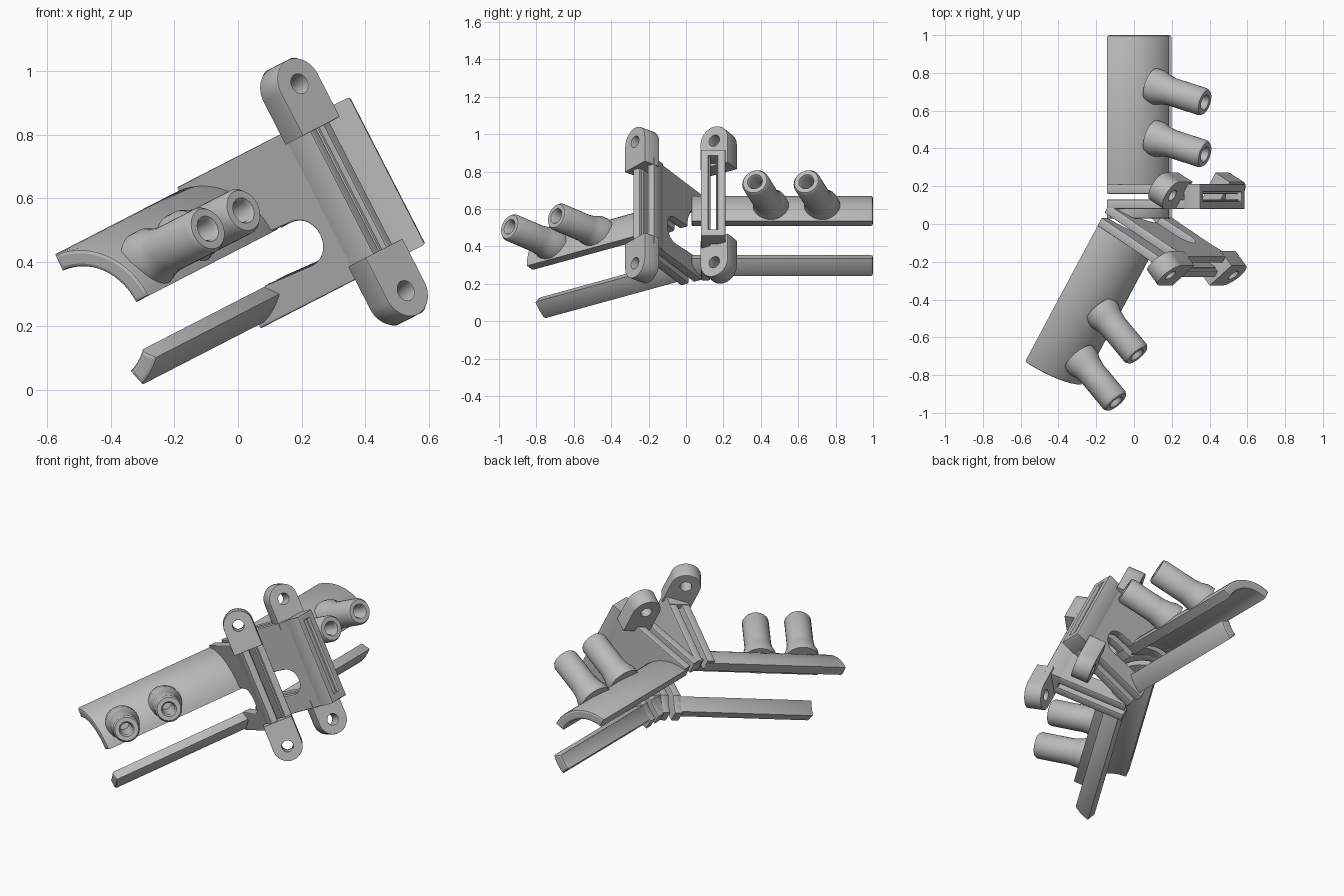
import bpy, bmesh
from math import radians, cos, sin, pi
from mathutils import Matrix, Vector

cube = bpy.data.objects.get("Cube")
if cube:
    bpy.data.objects.remove(cube, do_unlink=True)

grey = bpy.data.materials.new("matte grey")
grey.use_nodes = True
grey.diffuse_color = (0.5, 0.5, 0.5, 1)
grey.node_tree.nodes["Principled BSDF"].inputs["Base Color"].default_value = (0.5, 0.5, 0.5, 1)


def rot(angle, axis):
    return Matrix.Rotation(radians(angle), 4, axis)


def move(x, y, z):
    return Matrix.Translation((x, y, z))


def finish(obj, matrix):
    obj.matrix_world = matrix
    bpy.ops.object.select_all(action="DESELECT")
    obj.select_set(True)
    bpy.context.view_layer.objects.active = obj
    if obj.type == "CURVE":
        bpy.ops.object.convert(target="MESH")
        obj = bpy.context.view_layer.objects.active
    obj.data.materials.clear()
    obj.data.materials.append(grey)
    bpy.ops.object.shade_smooth_by_angle(angle=radians(35))


def slab(name, loops, thickness, matrix, bevel=0.006):
    """Filled outline (extra loops are holes), extruded along its normal."""
    curve = bpy.data.curves.new(name, "CURVE")
    curve.dimensions = "2D"
    curve.fill_mode = "BOTH"
    curve.extrude = thickness / 2 - bevel
    curve.bevel_depth = bevel
    curve.bevel_resolution = 1
    curve.offset = -bevel
    for loop in loops:
        spline = curve.splines.new("POLY")
        spline.points.add(len(loop) - 1)
        for point, (x, y) in zip(spline.points, loop):
            point.co = (x, y, 0, 1)
        spline.use_cyclic_u = True
    obj = bpy.data.objects.new(name, curve)
    bpy.context.collection.objects.link(obj)
    finish(obj, matrix)


def lathe(name, profile, matrix, sides=32):
    """Closed radius/height profile spun about z."""
    bm = bmesh.new()
    rings = [[bm.verts.new((r * cos(2 * pi * i / sides), r * sin(2 * pi * i / sides), z))
              for i in range(sides)] for r, z in profile]
    for a, b in zip(rings, rings[1:]):
        for i in range(sides):
            j = (i + 1) % sides
            bm.faces.new((a[i], a[j], b[j], b[i]))
    bm.faces.new(rings[0])
    bm.faces.new(rings[-1])
    bmesh.ops.recalc_face_normals(bm, faces=bm.faces)
    mesh = bpy.data.meshes.new(name)
    bm.to_mesh(mesh)
    bm.free()
    obj = bpy.data.objects.new(name, mesh)
    bpy.context.collection.objects.link(obj)
    finish(obj, matrix)


def arc(cx, cy, r, start, end, steps=14):
    angles = [radians(start + (end - start) * i / steps) for i in range(steps + 1)]
    return [(cx + r * cos(t), cy + r * sin(t)) for t in angles]


def rect(x0, x1, y0, y1):
    return [(x0, y0), (x1, y0), (x1, y1), (x0, y1)]


MID = 0.39                    # height of the sleeve axis
R_OUT, R_IN = 0.25, 0.193     # sleeve radii
UPRIGHT = rot(90, "X")        # outline plane turned to width and height
TILT = rot(-27.2, "Y")        # lean of the whole guide
UPPER, LOWER = (0, 88), (-73, -47)


def shell(start, end):
    return arc(0, MID, R_OUT, start, end) + arc(0, MID, R_IN, end, start)


def half(side, frame, sign, upper_len, lower_len, tubes, ear_at, ear_turn, reach):
    # curved arms that hug the shaft
    for part, angles, length in (("upper_arm", UPPER, upper_len),
                                 ("lower_arm", LOWER, lower_len)):
        middle = sign * (0.015 + length / 2)
        slab(f"{side}_{part}", [shell(*angles)], length,
             frame @ move(0, middle, 0) @ UPRIGHT, 0.012)

    # twin guide plates, each with a rounded notch
    outline = (arc(0, MID, R_IN, 86, 2) + arc(0.325, 0.315, 0.075, 90, -90)
               + arc(0, MID, R_IN, -46, -76)
               + [(0.05, 0.138), (reach - 0.02, 0.138), (reach - 0.02, 0.652), (0.013, 0.652)])
    for label, v in (("inner", -0.04), ("outer", 0.04)):
        slab(f"{side}_{label}_plate", [outline], 0.05, frame @ move(0, v, 0) @ UPRIGHT)

    # slot block closing the open edge of the plates
    slab(f"{side}_slot_block", [rect(-0.066, 0.066, 0.137, 0.657),
                                rect(-0.024, 0.024, 0.178, 0.62)], 0.1,
         frame @ move(reach - 0.05, 0, 0) @ rot(90, "Z") @ UPRIGHT, 0.008)

    # rounded screw ears above and below
    for label, flip in (("top", 1), ("bottom", -1)):
        ear = arc(0, 0, 0.084, 180, 0, 24) + [(0.084, -0.15), (-0.084, -0.15)]
        ear = [(x, flip * y) for x, y in ear]
        place = (frame @ move(ear_at[0], ear_at[1], 0.40 + flip * 0.365)
                 @ rot(ear_turn, "Z") @ UPRIGHT)
        slab(f"{side}_{label}_ear", [ear, arc(0, 0, 0.032, 0, 345, 23)], 0.1, place, 0.003)

    # drill tubes with bored ends and flared roots
    profile = [(0.095, 0), (0.095, 0.04), (0.082, 0.075), (0.075, 0.12), (0.075, 0.31),
               (0.066, 0.325), (0.042, 0.325), (0.033, 0.31), (0.033, 0.06)]
    for a, y in tubes:
        tip = TILT @ Vector((a, y, 0.492))
        turn = frame.to_3x3().to_4x4() @ rot(-16, "Z") @ rot(90, "Y")
        lathe(f"{side}_drill_tube", profile,
              Matrix.Translation(tip) @ turn @ move(0, 0, -0.32))


back = TILT @ move(0.16, 0.145, 0)
front = TILT @ move(0.14, 0.053, 0) @ rot(-31, "Z")
half("back", back, 1, 0.84, 0.84, [(0.67, 0.37), (0.67, 0.645)], (0.42, 0.03), 60, 0.572)
half("front", front, -1, 0.895, 0.89, [(0.143, -0.94), (0.269, -0.69)], (0.525, -0.02), 70, 0.545)

# short sleeves that join the two halves at the hinge
for part, angles in (("upper_hinge", UPPER), ("lower_hinge", LOWER)):
    slab(part, [shell(*angles)], 0.1, back @ move(0, -0.065, 0) @ UPRIGHT)
